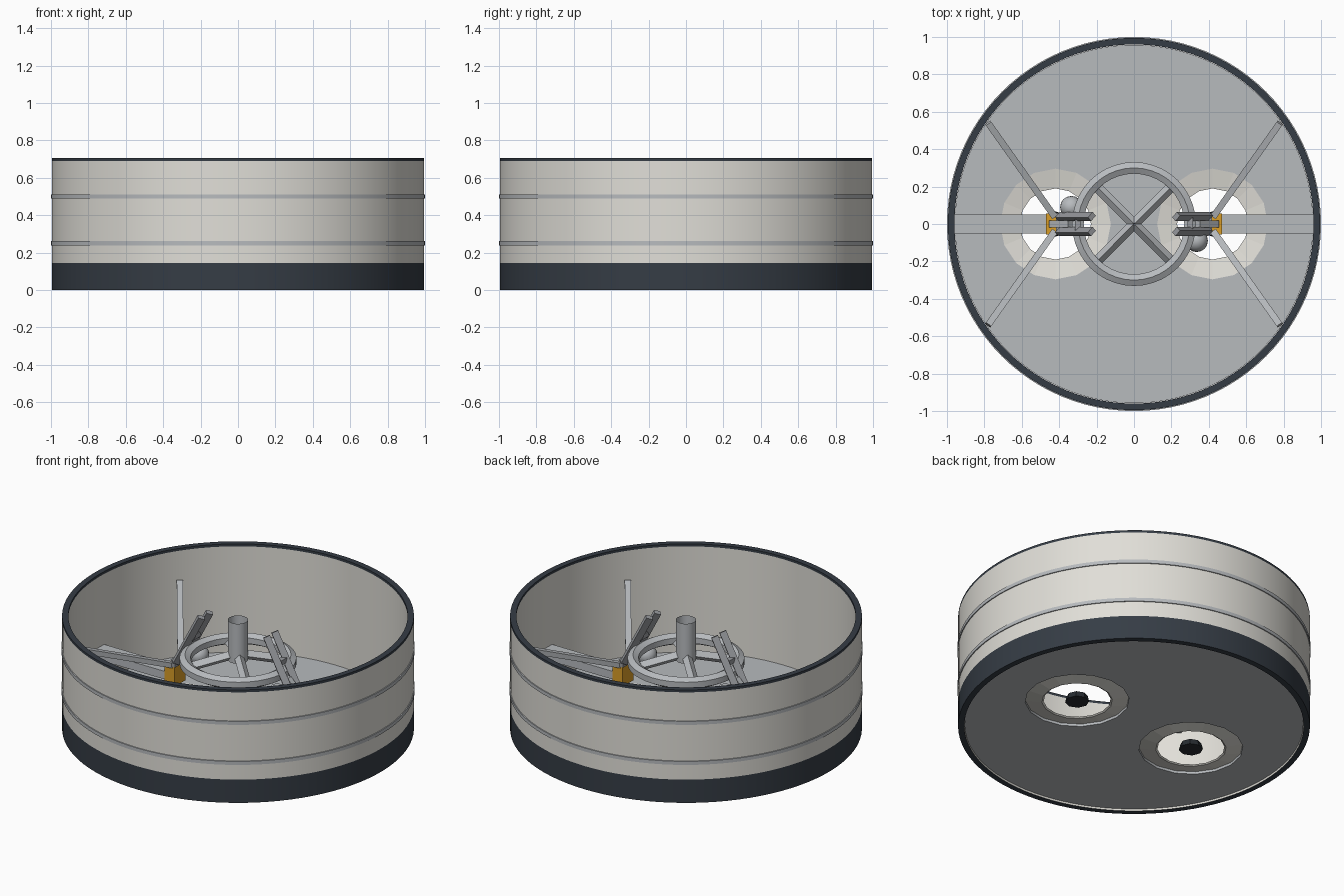
import bpy, bmesh, math
from mathutils import Vector, Matrix

if "Cube" in bpy.data.objects:
    bpy.data.objects.remove(bpy.data.objects["Cube"])


def mat(name, rgb):
    m = bpy.data.materials.new(name)
    m.diffuse_color = (*rgb, 1)
    m.use_nodes = True
    m.node_tree.nodes["Principled BSDF"].inputs["Base Color"].default_value = m.diffuse_color
    return m


CREAM = mat("cream_paint", (0.75, 0.735, 0.685))
DARK = mat("dark_slate", (0.036, 0.046, 0.060))
METAL = mat("grey_metal", (0.475, 0.495, 0.515))
STEEL = mat("dark_steel", (0.32, 0.33, 0.35))
ORANGE = mat("amber_paint", (0.70, 0.34, 0.02))
BLACK = mat("black_rubber", (0.02, 0.025, 0.03))


def finish(name, bm, mats, smooth=False):
    me = bpy.data.meshes.new(name)
    bmesh.ops.recalc_face_normals(bm, faces=bm.faces)
    bm.to_mesh(me)
    bm.free()
    for m in mats:
        me.materials.append(m)
    ob = bpy.data.objects.new(name, me)
    bpy.context.collection.objects.link(ob)
    if smooth:
        bpy.ops.object.select_all(action='DESELECT')
        ob.select_set(True)
        bpy.context.view_layer.objects.active = ob
        bpy.ops.object.shade_smooth_by_angle(angle=math.radians(30))
    return ob


def lathe(name, profile, mats, segs, centre=(0, 0), edge_mats=None, closed=True, smooth=False):
    """Spin an (r, z) profile around a vertical axis."""
    bm = bmesh.new()
    rings = []
    for i in range(segs):
        a = 2 * math.pi * i / segs
        rings.append([bm.verts.new((centre[0] + r * math.cos(a), centre[1] + r * math.sin(a), z))
                      for r, z in profile])
    n = len(profile)
    for i in range(segs):
        p, q = rings[i], rings[(i + 1) % segs]
        for k in range(n if closed else n - 1):
            f = bm.faces.new((p[k], q[k], q[(k + 1) % n], p[(k + 1) % n]))
            f.material_index = edge_mats[k] if edge_mats else 0
    return finish(name, bm, mats, smooth)


def beam(name, a, b, w, h, m, roll=0):
    """Box bar from a to b."""
    a, b = Vector(a), Vector(b)
    d = b - a
    rot = d.to_track_quat('Y', 'Z').to_matrix().to_4x4() @ Matrix.Rotation(math.radians(roll), 4, 'Y')
    bm = bmesh.new()
    bmesh.ops.create_cube(bm, size=1, matrix=Matrix.Translation((a + b) / 2) @ rot
                          @ Matrix.Diagonal((w, d.length, h, 1)))
    return finish(name, bm, [m])


# outer shell: dark skirt, cream wall, dark top rim
lathe("shell", [(.995, 0), (.995, .145), (.995, .69), (.995, .705), (.96, .705), (.96, .69), (.96, 0)],
      [CREAM, DARK], 96, edge_mats=[1, 0, 1, 1, 1, 0, 1], smooth=True)

# raised hoops round the shell
for nm, z in (("lower_hoop", .25), ("upper_hoop", .50)):
    lathe(nm, [(.985, z - .013), (1.0, z - .011), (1.0, z + .011), (.985, z + .013)], [METAL], 96, smooth=True)

# floor plate with two port holes
cu = bpy.data.curves.new("floor_plate", 'CURVE')
cu.dimensions, cu.fill_mode, cu.extrude = '2D', 'BOTH', .010
for cx, r, n in ((0, .958, 96), (-.42, .295, 16), (.42, .295, 16)):
    sp = cu.splines.new('POLY')
    sp.points.add(n - 1)
    for i, p in enumerate(sp.points):
        a = 2 * math.pi * i / n
        p.co = (cx + r * math.cos(a), r * math.sin(a), 0, 1)
    sp.use_cyclic_u = True
cu.materials.append(METAL)
floor = bpy.data.objects.new("floor_plate", cu)
floor.location.z = .021
bpy.context.collection.objects.link(floor)
bpy.ops.object.select_all(action='DESELECT')
floor.select_set(True)
bpy.context.view_layer.objects.active = floor
bpy.ops.object.convert(target='MESH')

# parts repeated on both sides, half a turn apart
for side, s in (("left", -1), ("right", 1)):
    def P(x, y, z):
        return (s * x, s * y, z)

    # shallow dished port ring and centre plug
    lathe(side + "_port", [(.296, .027), (.2, .008), (.19, .014), (.296, .034)],
          [CREAM], 16, centre=(s * .42, 0))
    bm = bmesh.new()
    bmesh.ops.create_cone(bm, cap_ends=True, segments=8, radius1=.068, radius2=.06, depth=.035,
                          matrix=Matrix.Translation((s * .42, 0, .02)))
    finish(side + "_plug", bm, [BLACK])

    # amber bracket block with clevis
    beam(side + "_bracket", P(.40, 0, .235), P(.47, 0, .235), .11, .12, ORANGE)
    beam(side + "_clevis", P(.44, 0, .30), P(.34, 0, .40), .035, .04, METAL)
    beam(side + "_clevis_pin", P(.405, -.06, .31), P(.405, .06, .31), .025, .025, STEEL)

    # horizontal arm to the wall
    beam(side + "_arm", P(.45, 0, .225), P(.96, 0, .225), .10, .05, METAL)

    # rising wall struts and slanted twin rails
    for nm, t in (("a", -1), ("b", 1)):
        beam(f"{side}_strut_{nm}", P(.425, t * .04, .30), P(.78, t * .54, .50), .035, .03, METAL)
        beam(f"{side}_rail_{nm}", P(.40, t * .04, .32), P(.225, t * .04, .65), .028, .040, STEEL, 45)
    beam(side + "_rail_tie", P(.30, -.04, .50), P(.30, .04, .50), .03, .03, STEEL)

    # round pressure bottle
    bm = bmesh.new()
    bmesh.ops.create_uvsphere(bm, u_segments=16, v_segments=10, radius=.06,
                              matrix=Matrix.Translation(P(.335, -.09, .34)))
    finish(side + "_bottle", bm, [METAL], True)

# central ring with hexagonal section
lathe("centre_ring", [(.30 + .036 * math.cos(math.pi * k / 3 + math.pi / 6),
                       .425 + .036 * math.sin(math.pi * k / 3 + math.pi / 6)) for k in range(6)],
      [METAL], 40, smooth=True)

# sloping spokes and open centre tube
for k in range(4):
    a = math.pi / 4 + k * math.pi / 2
    beam(f"spoke_{k + 1}", (0, 0, .47), (.29 * math.cos(a), .29 * math.sin(a), .405), .040, .040, METAL, 45)
lathe("centre_tube", [(.057, .43), (.057, .68)], [METAL], 16, closed=False, smooth=True)
